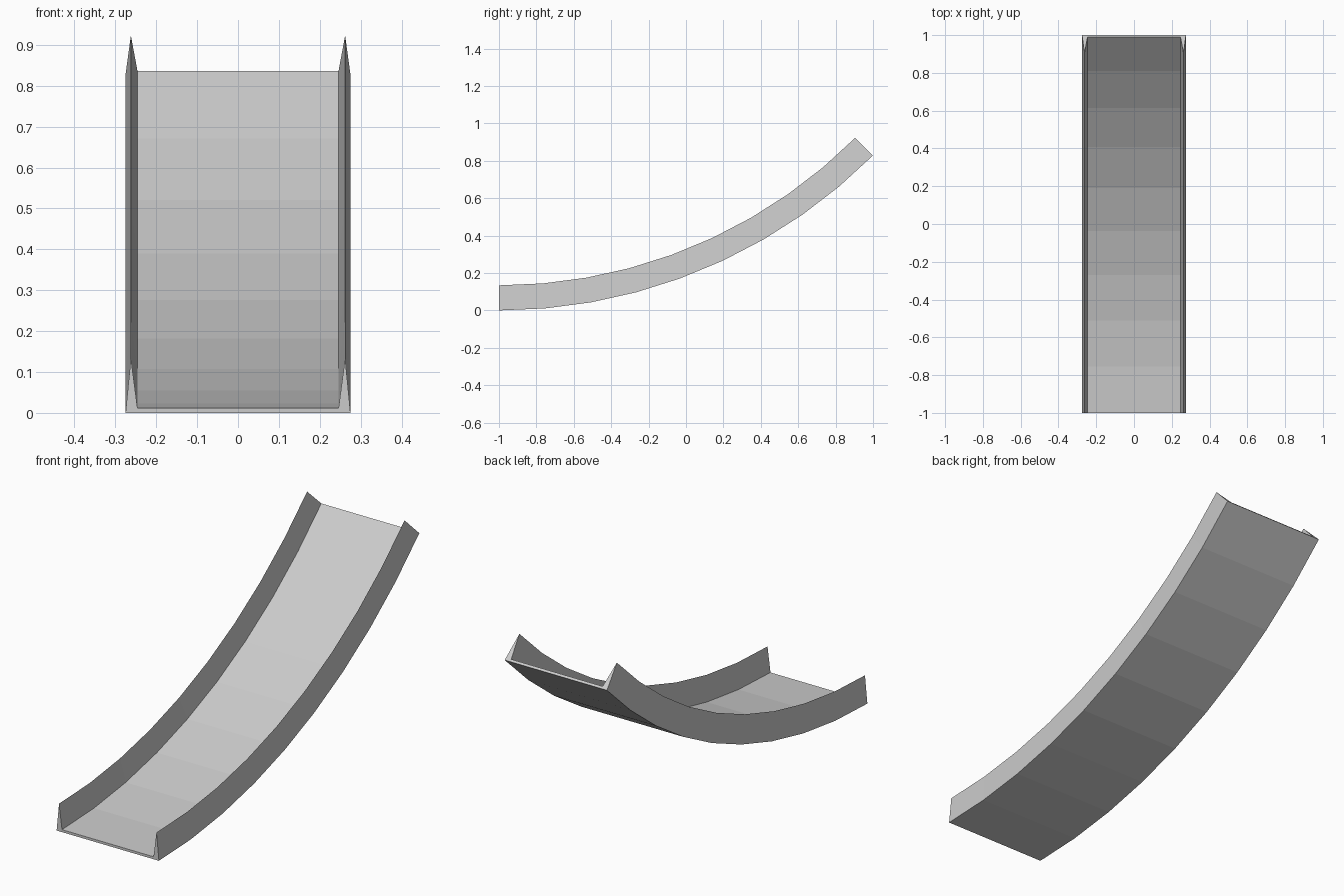
import bpy, bmesh
from math import sin, cos, radians

if "Cube" in bpy.data.objects:
    bpy.data.objects.remove(bpy.data.objects["Cube"])

RADIUS = 2.828      # radius of the underside arc
SWEEP = 45          # degrees of curve
SEGMENTS = 9

# channel cross-section: (x, height above underside)
right = [(0.275, 0.0), (0.262, 0.134), (0.246, 0.012)]
profile = right + [(-x, h) for x, h in reversed(right)]

bm = bmesh.new()

# sweep the cross-section along the arc
rings = []
for i in range(SEGMENTS + 1):
    a = radians(SWEEP * i / SEGMENTS)
    rings.append([bm.verts.new((x, -1 + (RADIUS - h) * sin(a),
                                RADIUS - (RADIUS - h) * cos(a)))
                  for x, h in profile])

n = len(profile)
for r0, r1 in zip(rings, rings[1:]):
    for j in range(n):
        k = (j + 1) % n
        bm.faces.new((r0[j], r0[k], r1[k], r1[j]))

# end caps: thin floor edge plus the two pointed wall ends
for ring in (rings[0], rings[-1]):
    bm.faces.new((ring[0], ring[2], ring[3], ring[5]))
    bm.faces.new(ring[0:3])
    bm.faces.new(ring[3:6])

bmesh.ops.recalc_face_normals(bm, faces=bm.faces)
mesh = bpy.data.meshes.new("curved_track_ramp")
bm.to_mesh(mesh)
bm.free()
bpy.context.collection.objects.link(bpy.data.objects.new("curved_track_ramp", mesh))
